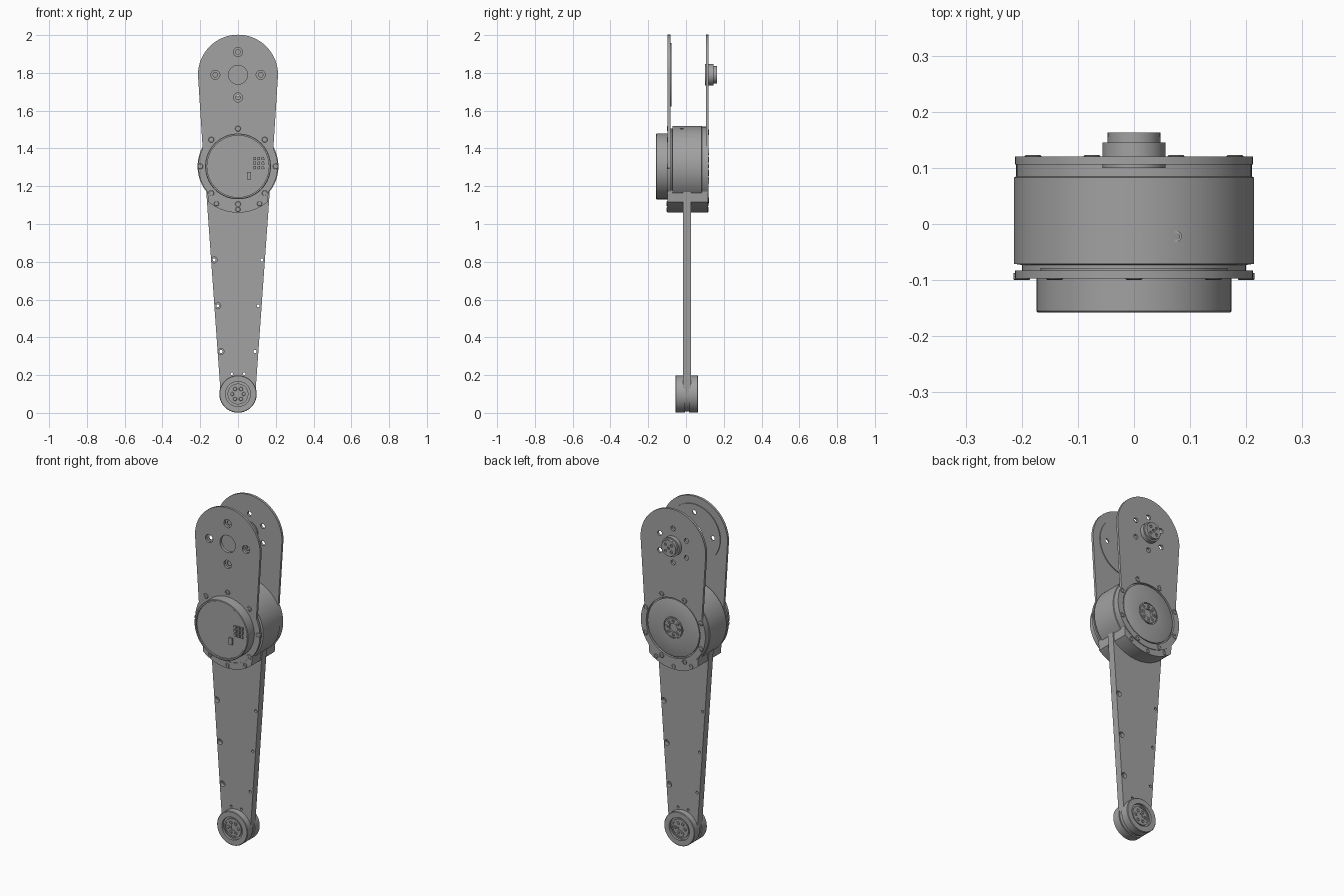
import bpy, bmesh, math
from mathutils import Matrix

if "Cube" in bpy.data.objects:
    bpy.data.objects.remove(bpy.data.objects["Cube"])

grey = bpy.data.materials.new("machined grey")
grey.use_nodes = True
grey.diffuse_color = (0.36, 0.36, 0.36, 1)
grey.node_tree.nodes["Principled BSDF"].inputs["Base Color"].default_value = (0.36, 0.36, 0.36, 1)

HIP, KNEE, ANKLE = 1.79, 1.305, 0.1      # heights of the three axes
FRONT, BACK = (-0.097, -0.083), (0.106, 0.12)


def finish(name, bm):
    bmesh.ops.remove_doubles(bm, verts=bm.verts, dist=1e-5)
    bmesh.ops.recalc_face_normals(bm, faces=bm.faces)
    mesh = bpy.data.meshes.new(name)
    bm.to_mesh(mesh)
    bm.free()
    mesh.materials.append(grey)
    obj = bpy.data.objects.new(name, mesh)
    bpy.context.collection.objects.link(obj)
    bpy.ops.object.select_all(action='DESELECT')
    obj.select_set(True)
    bpy.context.view_layer.objects.active = obj
    bpy.ops.object.shade_smooth_by_angle(angle=math.radians(30))
    return obj


def arc(x, z, r, a0, a1, n=40):
    angles = [math.radians(a0 + (a1 - a0) * i / n) for i in range(n + 1)]
    return [(x + r * math.cos(a), z + r * math.sin(a)) for a in angles]


def circle(x, z, r, n=24):
    return arc(x, z, r, 0, 360, n)[:-1]


def ring_points(z, r, count, start=0):
    return arc(0, z, r, start, start + 360, count)[:-1]


def rect(x, z, w, h, tilt=0.0):
    c, s = math.cos(tilt), math.sin(tilt)
    return [(x + u * w / 2 * c - v * h / 2 * s, z + u * w / 2 * s + v * h / 2 * c)
            for u, v in ((-1, -1), (1, -1), (1, 1), (-1, 1))]


def plate(name, loops, y0, y1):
    """Filled outline with holes, given depth along y."""
    curve = bpy.data.curves.new(name, 'CURVE')
    curve.dimensions, curve.fill_mode = '2D', 'BOTH'
    curve.extrude = (y1 - y0) / 2
    for loop in loops:
        spline = curve.splines.new('POLY')
        spline.points.add(len(loop) - 1)
        for p, (x, z) in zip(spline.points, loop):
            p.co = (x, z, 0, 1)
        spline.use_cyclic_u = True
    temp = bpy.data.objects.new(name + " outline", curve)
    bm = bmesh.new()
    mesh = bpy.data.meshes.new_from_object(temp)
    bm.from_mesh(mesh)
    bpy.data.objects.remove(temp)
    bpy.data.curves.remove(curve)
    bpy.data.meshes.remove(mesh)
    turn = Matrix.Translation((0, (y0 + y1) / 2, 0)) @ Matrix.Rotation(math.pi / 2, 4, 'X')
    bm.transform(turn)
    return finish(name, bm)


def lathe(name, profile, centres, steps=64):
    """Profile of (radius, y) turned about the y axis at each centre."""
    bm = bmesh.new()
    for x, z in centres:
        verts = [bm.verts.new((x + r, y, z)) for r, y in profile]
        edges = [bm.edges.new(pair) for pair in zip(verts, verts[1:])]
        bmesh.ops.spin(bm, geom=verts + edges, cent=(x, 0, z), axis=(0, 1, 0),
                       angle=math.tau, steps=steps, use_merge=True)
    return finish(name, bm)


def bolts(name, centres, y, out, r=0.015):
    """Socket screws whose heads face out (-1 front, 1 back)."""
    lathe(name, [(0, y - out * 0.008), (r * .5, y - out * 0.008), (r * .5, y),
                 (r * .85, y), (r, y - out * 0.002), (r, y - out * 0.013),
                 (0, y - out * 0.013)], centres, 16)


# Side plates: round hip end, straight taper, round knee end
outline = arc(0, HIP, 0.212, 0, 180) + arc(0, KNEE, 0.21, 153, 387, 60)
hip_bolts = ring_points(HIP, 0.12, 4)
back_bolts = ring_points(HIP, 0.1, 6, 30)
plate("front_side_plate", [outline, circle(0, HIP, 0.05, 32)]
      + [circle(x, z, 0.024) for x, z in hip_bolts], *FRONT)
plate("back_side_plate", [outline, circle(0, KNEE, 0.175, 64)]
      + [circle(x, z, 0.014) for x, z in back_bolts], *BACK)
plate("hip_pad", [circle(0, HIP, 0.167, 64), circle(0, HIP, 0.05, 32)]
      + [circle(x, z, 0.012) for x, z in hip_bolts], -0.083, -0.078)

# Hip stub on the back plate
lathe("hip_stub", [(0, 0.1), (0.056, 0.1), (0.056, 0.145), (0.047, 0.145),
                   (0.047, 0.155), (0, 0.155)], [(0, HIP)])
plate("hip_stub_cap", [circle(0, HIP, 0.047, 40), circle(0, HIP, 0.008)]
      + [circle(x, z, 0.008) for x, z in ring_points(HIP, 0.027, 4, 45)], 0.155, 0.163)

# Knee motor housing with grooves near each rim
lathe("motor_housing", [(0, -0.09), (0.2, -0.09), (0.2, -0.073), (0.214, -0.071),
                        (0.214, 0.083), (0.21, 0.085), (0.21, 0.107), (0, 0.107)],
      [(0, KNEE)], 96)
knee_bolts = ring_points(KNEE, 0.2, 8)
bolts("front_rim_bolts", knee_bolts, -0.1, -1)
bolts("back_rim_bolts", ring_points(KNEE, 0.195, 8, 22.5), 0.123, 1)

# Sockets on top of the motor
for i, x in enumerate((0.005, 0.075)):
    top = KNEE + math.sqrt(0.214 ** 2 - x ** 2)
    bm = bmesh.new()
    verts = [bm.verts.new((x + r, -0.022, top + h))
             for r, h in ((0.006, -0.01), (0.006, 0.001), (0.01, 0.001), (0.01, -0.01))]
    edges = [bm.edges.new(pair) for pair in zip(verts, verts[1:])]
    bmesh.ops.spin(bm, geom=verts + edges, cent=(x, -0.022, 0), axis=(0, 0, 1),
                   angle=math.tau, steps=16, use_merge=True)
    finish(f"motor_socket_{i + 1}", bm)

# Front motor cover: drum, rim and detailed face
lathe("motor_cover", [(0, -0.095), (0.174, -0.095), (0.174, -0.155), (0.171, -0.158),
                      (0.163, -0.158), (0.163, -0.147), (0, -0.147)], [(0, KNEE)], 96)
cover_holes = ring_points(KNEE, 0.148, 6)
slots = [rect(-0.005, z, 0.15, 0.011, 0.06) for z in (1.39, 1.408)]
plate("cover_face", [circle(0, KNEE, 0.16, 64), rect(0.11, 1.322, 0.075, 0.085, 0.1),
                     rect(0.058, 1.275, 0.034, 0.1)]
      + slots + [circle(x, z, 0.01, 16) for x, z in cover_holes], -0.15, -0.155)
for i in range(3):
    for j in range(3):
        plate(f"connector_pin_{i}_{j}", [rect(0.088 + i * 0.022, 1.298 + j * 0.024,
                                              0.014, 0.016, 0.1)], -0.156, -0.146)
plate("connector_plug", [rect(0.058, 1.255, 0.022, 0.04)], -0.156, -0.146)

# Back output disc with hub
lathe("output_disc", [(0, 0.1), (0.168, 0.1), (0.168, 0.116), (0.164, 0.118), (0.062, 0.118),
                      (0.062, 0.112), (0.056, 0.112), (0.056, 0.12), (0.026, 0.12),
                      (0.026, 0.11), (0, 0.11)], [(0, KNEE)], 96)
bolts("output_hub_bolts", ring_points(KNEE, 0.041, 8), 0.123, 1, 0.009)

# Clamp under the motor that carries the shin
clamp = arc(0, KNEE, 0.245, -130, -50) + arc(0, KNEE, 0.206, -38, -142)
plate("knee_clamp", [clamp], -0.099, 0.116)
clamp_bolts = arc(0, KNEE, 0.228, -120, -60, 2)
bolts("clamp_front_bolts", clamp_bolts, -0.102, -1, 0.013)
bolts("clamp_back_bolts", clamp_bolts, 0.119, 1, 0.013)

# Tapered shin in two halves, counterbored on opposite edges
shin = [(0.168, 1.17), (-0.168, 1.17)] + arc(0, ANKLE, 0.092, 180, 360)
screw_spots = [(0.126, 0.81), (0.107, 0.567), (0.09, 0.325)]
for name, side, y0, y1 in (("front", -1, -0.016, 0.006), ("back", 1, 0.006, 0.027)):
    holes = [circle(s * x, z, 0.016 if s == side else 0.008, 16)
             for s in (-1, 1) for x, z in screw_spots]
    holes += [circle(x, 0.208, 0.007, 12) for x in (-0.033, 0.033)]
    plate(f"{name}_shin_half", [shin] + holes, y0, y1)

# Ankle bearing rings on both faces
for name, out, inner, face in (("front", -1, -0.006, -0.055), ("back", 1, 0.016, 0.063)):
    deep = face - out * 0.014
    lathe(f"{name}_ankle_bearing",
          [(0, inner), (0.099, inner), (0.099, face - out * 0.003), (0.096, face), (0.066, face),
           (0.066, deep), (0.055, deep), (0.055, face - out * 0.006),
           (0.047, face - out * 0.006), (0.047, face - out * 0.01),
           (0.014, face - out * 0.01), (0.014, deep), (0, deep)], [(0, ANKLE)])
    bolts(f"{name}_ankle_bolts", ring_points(ANKLE, 0.031, 6), face - out * 0.007, out, 0.01)
